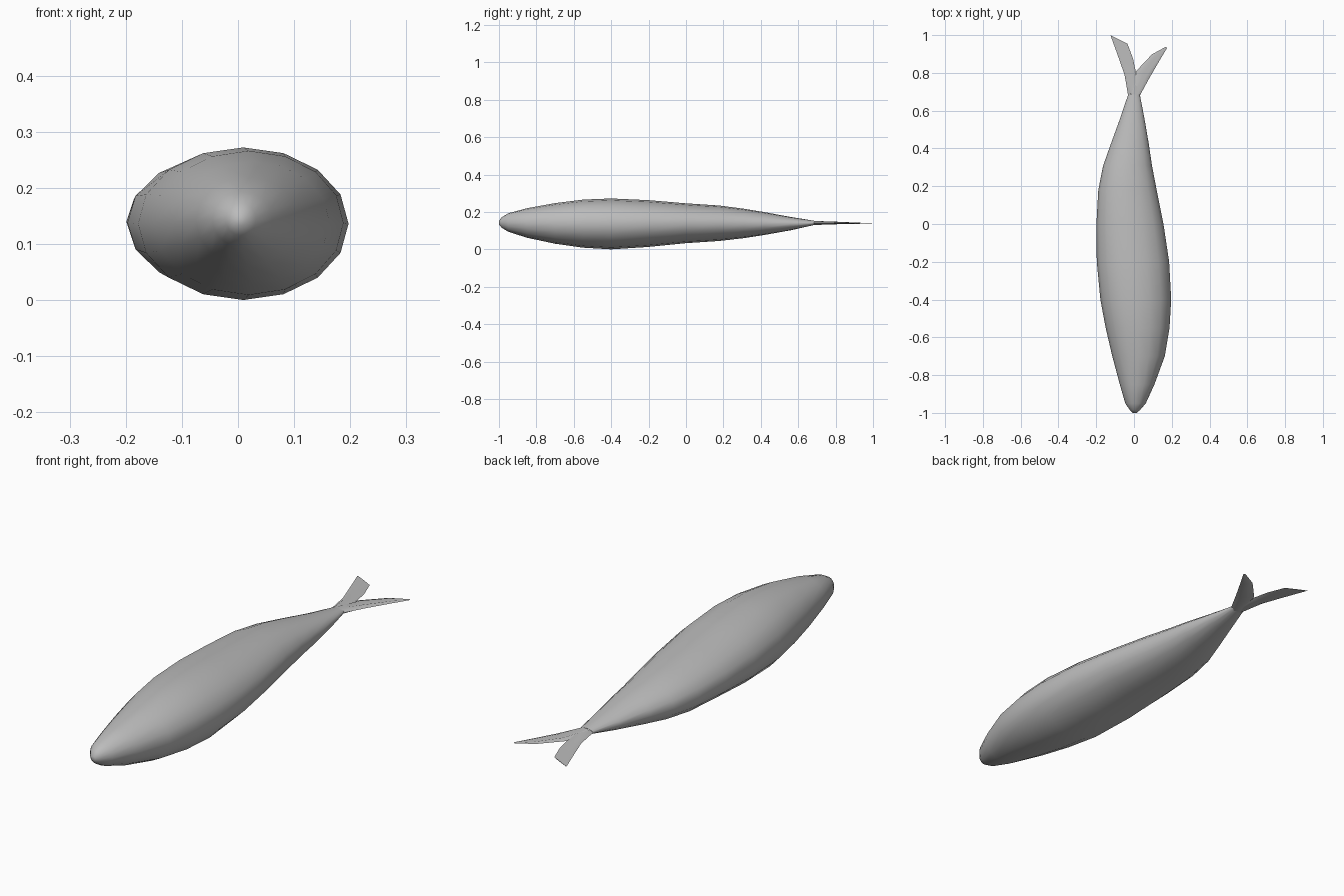
import bpy, bmesh, math

cube = bpy.data.objects.get("Cube")
if cube:
    bpy.data.objects.remove(cube, do_unlink=True)

grey = bpy.data.materials.new("plain grey")
grey.use_nodes = True
COLOUR = (0.5, 0.5, 0.5, 1)
grey.diffuse_color = COLOUR
grey.node_tree.nodes["Principled BSDF"].inputs["Base Color"].default_value = COLOUR


def loft(name, rings, angle):
    """Skin a list of closed rings, cap both ends and shade smooth."""
    bm = bmesh.new()
    loops = [[bm.verts.new(p) for p in ring] for ring in rings]
    for a, b in zip(loops, loops[1:]):
        n = len(a)
        for i in range(n):
            j = (i + 1) % n
            bm.faces.new((a[i], a[j], b[j], b[i]))
    bm.faces.new(loops[0])
    bm.faces.new(loops[-1])
    bmesh.ops.recalc_face_normals(bm, faces=bm.faces)
    mesh = bpy.data.meshes.new(name)
    bm.to_mesh(mesh)
    bm.free()
    ob = bpy.data.objects.new(name, mesh)
    bpy.context.collection.objects.link(ob)
    mesh.materials.append(grey)
    bpy.ops.object.select_all(action='DESELECT')
    ob.select_set(True)
    bpy.context.view_layer.objects.active = ob
    bpy.ops.object.shade_smooth_by_angle(angle=math.radians(angle))
    return ob


# Body stations: y, x min, x max, z min, z max
stations = [
    (-1.0, -0.006, 0.014, 0.132, 0.152),
    (-0.985, -0.022, 0.032, 0.115, 0.172),
    (-0.95, -0.046, 0.062, 0.094, 0.193),
    (-0.85, -0.075, 0.108, 0.062, 0.220),
    (-0.70, -0.115, 0.163, 0.030, 0.247),
    (-0.55, -0.150, 0.188, 0.009, 0.266),
    (-0.40, -0.178, 0.197, 0.000, 0.272),
    (-0.20, -0.197, 0.186, 0.013, 0.263),
    (0.0, -0.199, 0.156, 0.033, 0.246),
    (0.18, -0.189, 0.120, 0.045, 0.234),
    (0.31, -0.163, 0.095, 0.060, 0.217),
    (0.42, -0.124, 0.079, 0.077, 0.199),
    (0.56, -0.073, 0.055, 0.102, 0.173),
    (0.685, -0.031, 0.031, 0.130, 0.153),
]
SIDES = 16


def ellipse(y, x0, x1, z0, z1):
    cx, cz, rx, rz = (x0 + x1) / 2, (z0 + z1) / 2, (x1 - x0) / 2, (z1 - z0) / 2
    return [(cx + rx * math.cos(t), y, cz + rz * math.sin(t))
            for t in (2 * math.pi * i / SIDES for i in range(SIDES))]


loft("body", [ellipse(*s) for s in stations], 60)


# Tail lobes: thin blades with a shallow groove along the upper side
def blade(a, b, z, t, groove):
    def at(f, h):
        return (a[0] + (b[0] - a[0]) * f, a[1] + (b[1] - a[1]) * f, z + h)
    return [at(0, 0), at(0.25, t), at(0.5, t * (1 - groove)), at(0.75, t),
            at(1, 0), at(0.75, -t), at(0.25, -t)]


# Each section: left edge, right edge, height, half thickness, groove depth
lobes = {
    "tail_lobe_right": [
        ((-0.031, 0.68), (0.031, 0.68), 0.141, 0.011, 0.0),
        ((-0.050, 0.79), (0.018, 0.765), 0.141, 0.007, 0.7),
        ((-0.085, 0.89), (-0.005, 0.875), 0.140, 0.004, 0.8),
        ((-0.125, 1.0), (-0.035, 0.955), 0.139, 0.001, 0.0)],
    "tail_lobe_left": [
        ((-0.031, 0.68), (0.031, 0.68), 0.141, 0.011, 0.0),
        ((0.012, 0.81), (0.080, 0.77), 0.141, 0.007, 0.9),
        ((0.095, 0.898), (0.135, 0.865), 0.140, 0.004, 0.9),
        ((0.168, 0.938), (0.175, 0.932), 0.139, 0.001, 0.0)],
}
for name, sections in lobes.items():
    loft(name, [blade(*s) for s in sections], 40)
